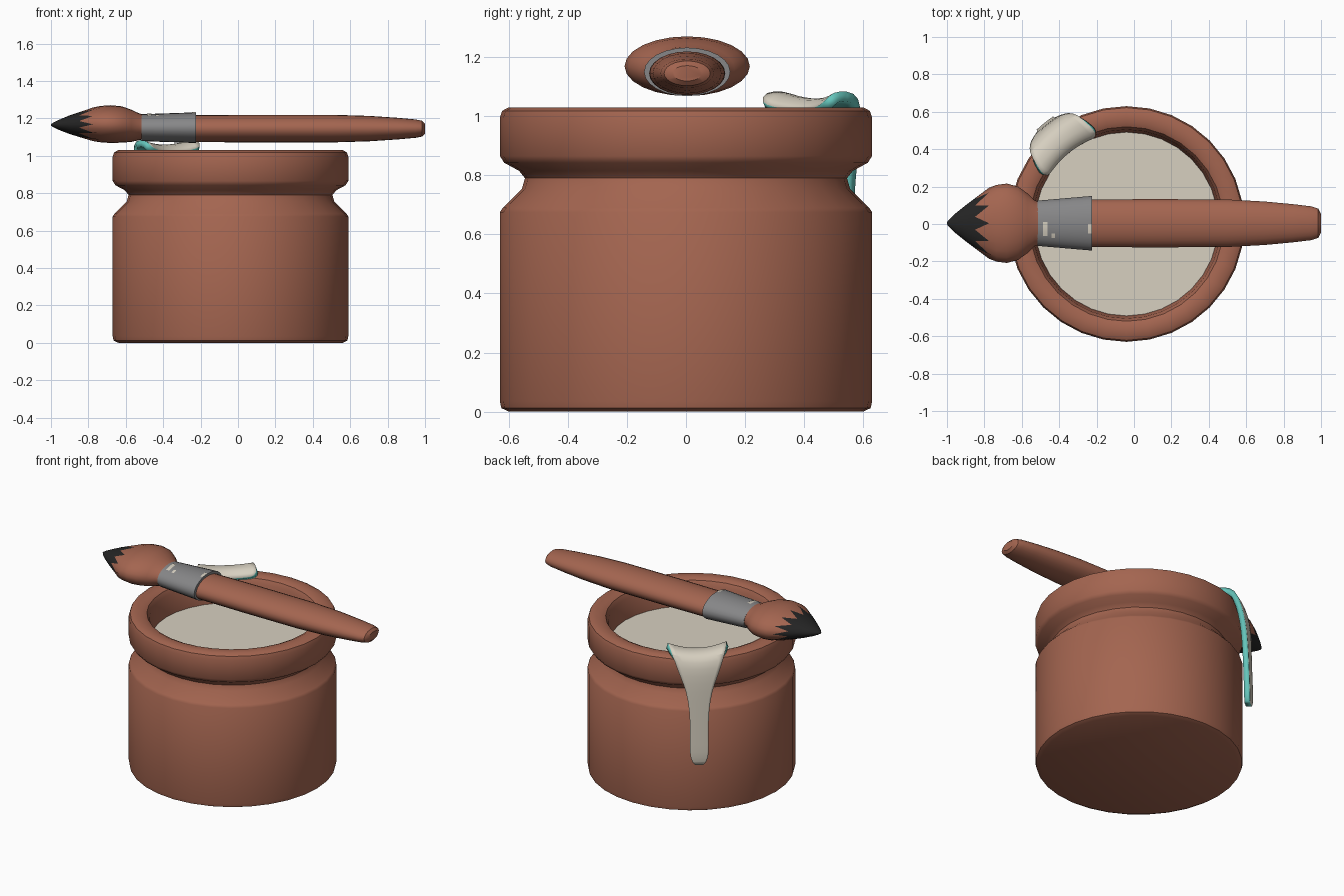
import bpy, bmesh, math

if "Cube" in bpy.data.objects:
    bpy.data.objects.remove(bpy.data.objects["Cube"])

CX = -0.04  # jar centre in x


def mat(name, r, g, b):
    m = bpy.data.materials.new(name)
    m.diffuse_color = (r, g, b, 1)
    m.use_nodes = True
    m.node_tree.nodes["Principled BSDF"].inputs["Base Color"].default_value = m.diffuse_color
    return m


BROWN = mat("terracotta brown", 0.37, 0.13, 0.08)
CREAM = mat("cream paint", 0.68, 0.63, 0.53)
GREY = mat("ferrule grey", 0.24, 0.24, 0.245)
BLACK = mat("bristle black", 0.018, 0.018, 0.018)
TEAL = mat("teal paint edge", 0.13, 0.56, 0.50)


def finish(name, bm, mats, angle=35, recalc=True):
    if recalc:
        bmesh.ops.recalc_face_normals(bm, faces=bm.faces)
    me = bpy.data.meshes.new(name)
    bm.to_mesh(me)
    bm.free()
    for m in mats:
        me.materials.append(m)
    me.shade_smooth()
    me.set_sharp_from_angle(angle=math.radians(angle))
    ob = bpy.data.objects.new(name, me)
    bpy.context.collection.objects.link(ob)
    return ob


def loft(name, rings, mats, dark_from=None, angle=35):
    """Join rings of points into a closed skin; segments from dark_from on use material 1."""
    bm = bmesh.new()
    loops = [[bm.verts.new(p) for p in ring] for ring in rings]
    n = len(loops[0])
    for s, (a, b) in enumerate(zip(loops, loops[1:])):
        for i in range(n):
            k = (i + 1) % n
            f = bm.faces.new((a[i], a[k], b[k], b[i]))
            f.material_index = int(dark_from is not None and s >= dark_from)
    bm.faces.new(loops[0])
    bm.faces.new(loops[-1]).material_index = int(dark_from is not None)
    return finish(name, bm, mats, angle)


def jar_ring(r, z, n=32):
    return [(CX + r * math.cos(math.tau * i / n), r * math.sin(math.tau * i / n), z)
            for i in range(n)]


def brush_ring(x, hy, hz, cz, n=24, alt=None):
    """Oval ring across the brush; alt gives the values for every second point."""
    pts = []
    for i in range(n):
        px, py, pz = alt if alt and i % 2 else (x, hy, hz)
        a = math.tau * i / n
        pts.append((px, 0.004 + py * math.cos(a), cz + pz * math.sin(a)))
    return pts


# Jar: body, neck groove, thick lip and hollow inside
jar = [(0.60, 0), (0.625, 0.012), (0.63, 0.035), (0.63, 0.675), (0.62, 0.69), (0.555, 0.755),
       (0.545, 0.79), (0.565, 0.815), (0.615, 0.842), (0.63, 0.865), (0.63, 0.995),
       (0.622, 1.018), (0.60, 1.03), (0.545, 1.03), (0.52, 1.018), (0.505, 0.99),
       (0.49, 0.85), (0.49, 0.82)]
loft("jar", [jar_ring(r, z) for r, z in jar], [BROWN])

# Paint surface inside the jar
loft("paint_surface", [jar_ring(0.494, 0.83), jar_ring(0.494, 0.86)], [CREAM])

# Brush handle
handle = [(-0.45, 0.105, 0.065), (-0.22, 0.127, 0.072), (0.1, 0.129, 0.074), (0.5, 0.127, 0.074),
          (0.7, 0.116, 0.068), (0.85, 0.102, 0.058), (0.95, 0.09, 0.049), (0.985, 0.078, 0.042),
          (1.0, 0.05, 0.026)]
loft("brush_handle", [brush_ring(x, y, z, 1.145) for x, y, z in handle], [BROWN])

# Metal ferrule
ferrule = [(-0.515, 0.121, 0.072), (-0.225, 0.146, 0.082)]
loft("ferrule", [brush_ring(x, y, z, 1.15) for x, y, z in ferrule], [GREY])

# Bristles, dark tip with a zigzag edge
tuft = [(-0.49, 0.108, 0.062, 1.153), (-0.53, 0.122, 0.072, 1.155), (-0.57, 0.16, 0.086, 1.16),
        (-0.62, 0.196, 0.097, 1.167), (-0.68, 0.212, 0.101, 1.169), (-0.735, 0.205, 0.097, 1.169)]
tip = [(-0.90, 0.096, 0.05, 1.166), (-0.955, 0.052, 0.028, 1.165), (-0.985, 0.024, 0.014, 1.165),
       (-1.0, 0.006, 0.004, 1.165)]
rings = [brush_ring(*t) for t in tuft]
rings.append(brush_ring(-0.775, 0.19, 0.09, 1.168, alt=(-0.85, 0.134, 0.067)))
rings += [brush_ring(*t) for t in tip]
loft("bristles", rings, [BROWN, BLACK], dark_from=len(tuft))


# Paint specks on the ferrule: thin patches that follow its curve
def speck(name, x0, x1, y0, y1):
    bm = bmesh.new()
    rows = []
    for x in (x0, x1):
        t = (x + 0.515) / 0.29
        hy, hz = 0.121 + 0.025 * t, 0.072 + 0.010 * t
        row = []
        for j in range(4):
            y = y0 + (y1 - y0) * j / 3
            z = 1.153 + hz * math.sqrt(1 - ((y - 0.004) / hy) ** 2)
            row.append(bm.verts.new((x, y, z)))
        rows.append(row)
    for j in range(3):
        bm.faces.new((rows[0][j], rows[1][j], rows[1][j + 1], rows[0][j + 1]))
    finish(name, bm, [CREAM], recalc=False)


for i, s in enumerate([(-0.487, -0.463, -0.065, 0.012), (-0.44, -0.422, -0.075, -0.05),
                       (-0.245, -0.228, -0.05, 0.0)]):
    speck(f"paint_speck_{i + 1}", *s)

# Paint drip over the lip: cream outside, teal edges and back
path = [(0.49, 1.02, 0.175), (0.525, 1.06, 0.185), (0.59, 1.06, 0.175), (0.645, 1.045, 0.165),
        (0.672, 0.98, 0.135), (0.682, 0.88, 0.095), (0.685, 0.78, 0.066), (0.69, 0.62, 0.054),
        (0.695, 0.47, 0.058), (0.698, 0.39, 0.056), (0.69, 0.345, 0.03)]
bm = bmesh.new()
grid = []
for r, z, w in path:
    row = []
    for j in range(7):
        u = j / 3 - 1
        a = math.radians(129) + u * w / r
        lift = 0.025 * u * u if z > 1 else 0  # raised corners on the lip
        row.append(bm.verts.new((CX + r * math.cos(a), r * math.sin(a), z + lift)))
    grid.append(row)
for a, b in zip(grid, grid[1:]):
    for j in range(6):
        bm.faces.new((a[j], b[j], b[j + 1], a[j + 1]))
drip = finish("paint_drip", bm, [CREAM, TEAL], angle=60, recalc=False)
sub = drip.modifiers.new("smooth", 'SUBSURF')
sub.levels = sub.render_levels = 1
sol = drip.modifiers.new("thickness", 'SOLIDIFY')
sol.thickness = 0.035
sol.offset = -1
sol.material_offset = 1
sol.material_offset_rim = 1
